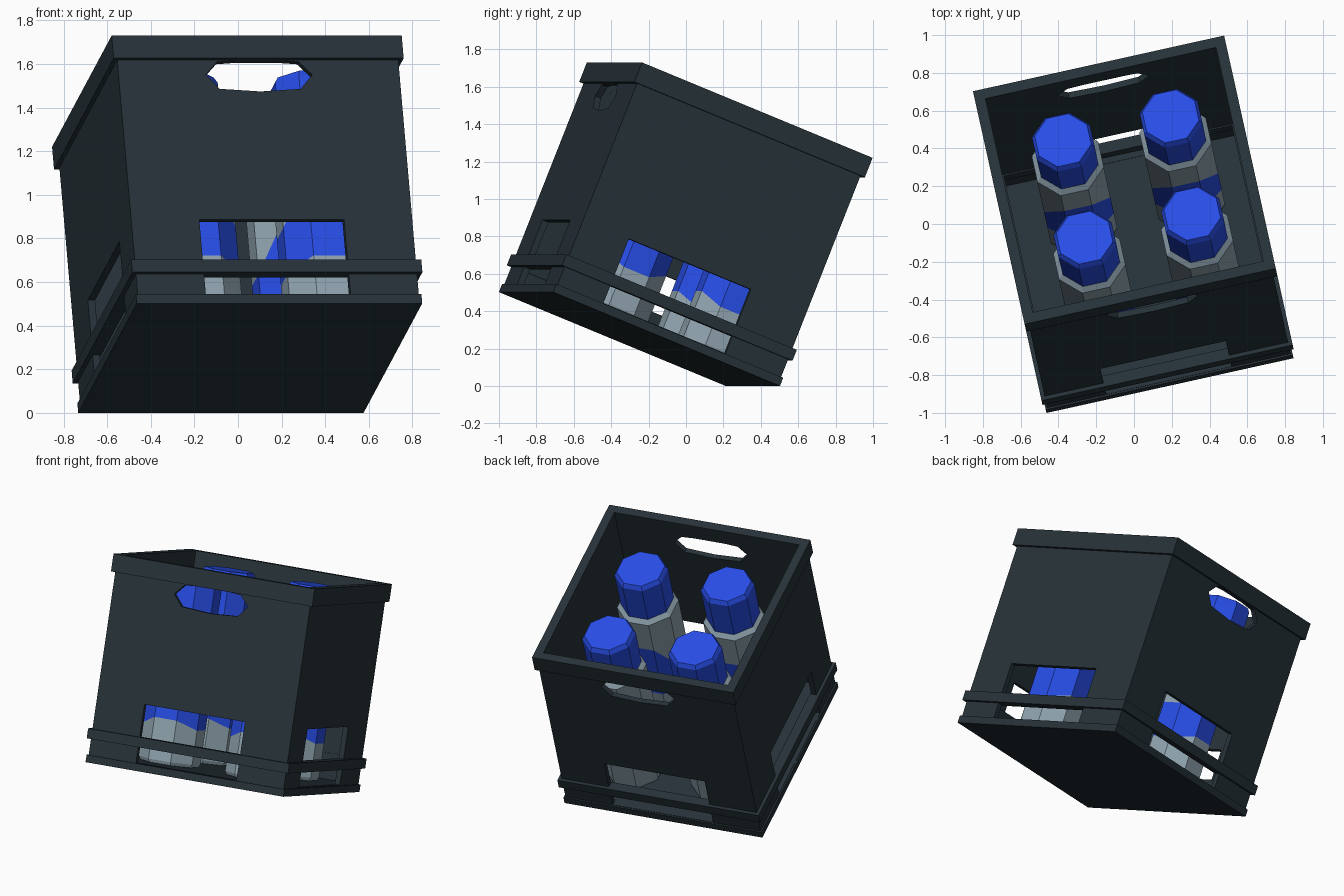
import bpy, bmesh, math
from mathutils import Matrix

if "Cube" in bpy.data.objects:
    bpy.data.objects.remove(bpy.data.objects["Cube"])

def material(name, rgb):
    m = bpy.data.materials.new(name)
    m.diffuse_color = (*rgb, 1)
    m.use_nodes = True
    m.node_tree.nodes["Principled BSDF"].inputs["Base Color"].default_value = m.diffuse_color
    return m

DARK = material("dark_slate", (0.0194, 0.0319, 0.0400))
GREY = material("blue_grey", (0.279, 0.371, 0.430))
BLUE = material("bright_blue", (0.0222, 0.080, 0.855))

# The crate is modelled upright, then tilted back and turned
POSE = (Matrix.Translation((0.056, -0.249, 0.251))
        @ Matrix.Rotation(math.radians(12.5), 4, 'Z')
        @ Matrix.Rotation(math.radians(-22), 4, 'X'))
parts = []

def finish(name, bm, mats):
    bmesh.ops.recalc_face_normals(bm, faces=bm.faces)
    me = bpy.data.meshes.new(name)
    bm.to_mesh(me)
    bm.free()
    for m in mats:
        me.materials.append(m)
    ob = bpy.data.objects.new(name, me)
    bpy.context.collection.objects.link(ob)
    parts.append(ob)
    return ob

def box(name, size, loc):
    bm = bmesh.new()
    bmesh.ops.create_cube(bm, size=1, matrix=Matrix.Translation(loc) @ Matrix.Diagonal((*size, 1)))
    return finish(name, bm, [DARK])

def frame(name, outer, inner, z0, z1):
    """Square ring with the given half widths."""
    bm = bmesh.new()
    loops = []
    for h, z in ((outer, z0), (outer, z1), (inner, z1), (inner, z0)):
        loops.append([bm.verts.new((sx * h, sy * h, z))
                      for sx, sy in ((-1, -1), (1, -1), (1, 1), (-1, 1))])
    for k in range(4):
        a, b = loops[k], loops[(k + 1) % 4]
        for i in range(4):
            j = (i + 1) % 4
            bm.faces.new((a[i], a[j], b[j], b[i]))
    return finish(name, bm, [DARK])

def prism_y(name, points, half):
    """Profile in x and z, extruded along y."""
    bm = bmesh.new()
    f = bm.faces.new([bm.verts.new((x, -half, z)) for x, z in points])
    r = bmesh.ops.extrude_face_region(bm, geom=[f])
    vs = [g for g in r["geom"] if isinstance(g, bmesh.types.BMVert)]
    bmesh.ops.translate(bm, verts=vs, vec=(0, 2 * half, 0))
    return finish(name, bm, [DARK])

def cut(target, cutter):
    cutter.hide_render = True
    mod = target.modifiers.new("cut", 'BOOLEAN')
    mod.operation = 'DIFFERENCE'
    mod.solver = 'EXACT'
    mod.object = cutter
    bpy.context.view_layer.objects.active = target
    bpy.ops.object.modifier_apply(modifier=mod.name)
    parts.remove(cutter)
    bpy.data.objects.remove(cutter)

# Crate walls with lower windows and hand holes
walls = frame("crate_walls", 0.66, 0.626, 0.03, 1.30)
cut(walls, box("window_cutter_front", (0.68, 2, 0.37), (0, 0, 0.235)))
cut(walls, box("window_cutter_side", (2, 0.72, 0.37), (0, -0.03, 0.235)))
hole = [(-0.25, 1.135), (-0.19, 1.065), (0, 1.052), (0.19, 1.065),
        (0.25, 1.135), (0.19, 1.20), (0, 1.215), (-0.19, 1.20)]
cut(walls, prism_y("handle_cutter", hole, 1))

# Floor, band across the windows, top rim
box("crate_floor", (1.34, 1.34, 0.047), (0, 0, 0.0235))
frame("crate_band", 0.681, 0.618, 0.15, 0.213)
frame("crate_rim", 0.681, 0.625, 1.208, 1.32)

def bottle(name, cx, cy):
    # rows: radius, height, wave of the label edge, material of the strip above
    rows = [(0.185, 0.049, 0, 0), (0.195, 0.07, 0, 0), (0.195, 0.31, 0.035, 1),
            (0.195, 0.62, 0.15, 0), (0.195, 0.95, 0, 0), (0.168, 0.978, 0, 1),
            (0.170, 1.235, 0, 1), (0.153, 1.263, 0, 1)]
    bm = bmesh.new()
    rings = []
    for r, z, wave, _ in rows:
        ring = []
        for i in range(8):
            a = math.radians(22.5 + 45 * i)
            ring.append(bm.verts.new((cx + r * math.cos(a), cy + r * math.sin(a),
                                      z - wave * math.cos(2 * a))))
        rings.append(ring)
    for k in range(len(rows) - 1):
        for i in range(8):
            j = (i + 1) % 8
            f = bm.faces.new((rings[k][i], rings[k][j], rings[k + 1][j], rings[k + 1][i]))
            f.material_index = rows[k][3]
    bm.faces.new(rings[0])
    bm.faces.new(rings[-1]).material_index = 1
    finish(name, bm, [GREY, BLUE])

# Four capped bottles
for sy, fb in ((-1, "front"), (1, "back")):
    for sx, lr in ((-1, "left"), (1, "right")):
        bottle(f"bottle_{fb}_{lr}", 0.02 + sx * 0.292, 0.035 + sy * 0.285)

for ob in parts:
    ob.data.transform(POSE)
